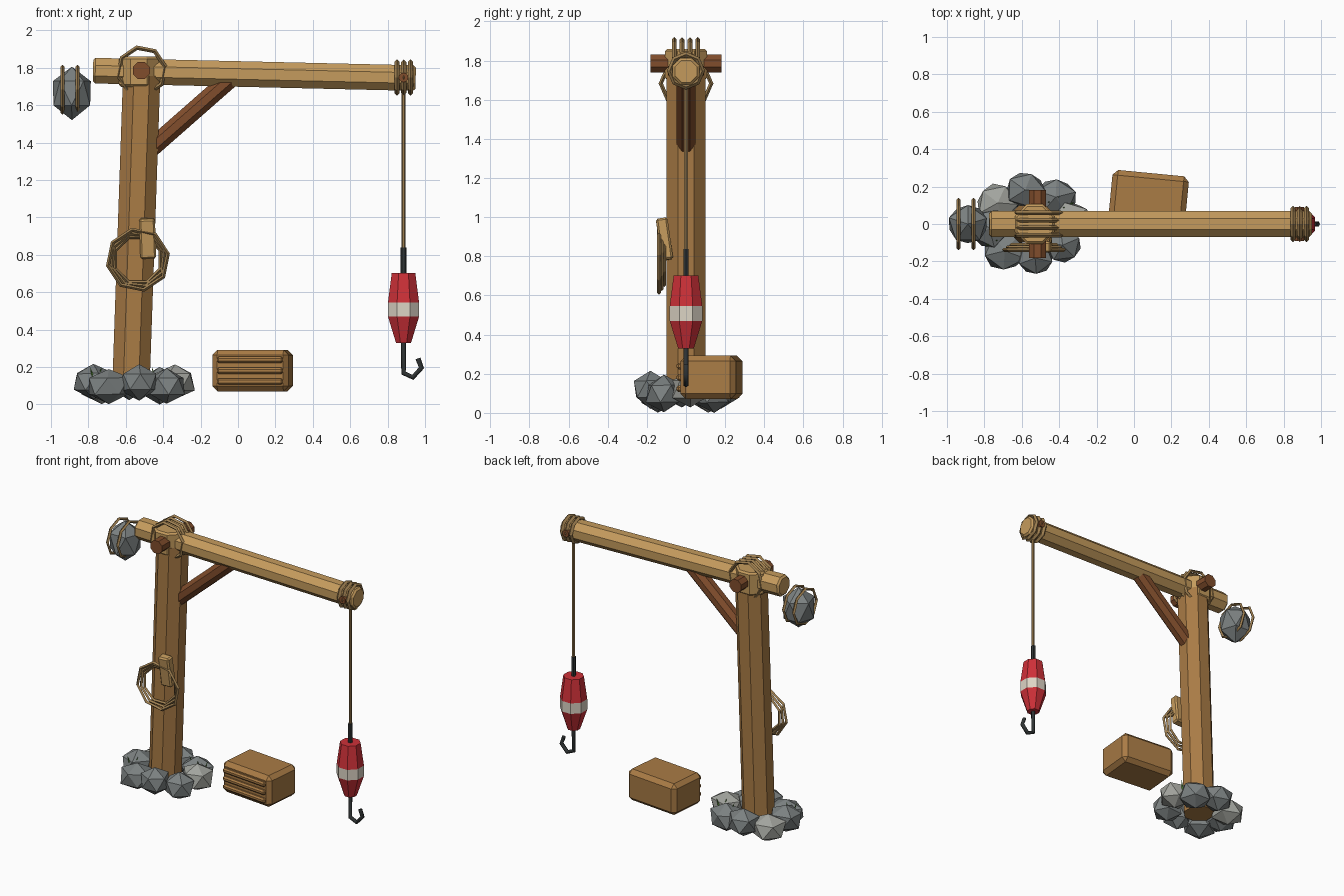
import bpy, bmesh, math, random
from mathutils import Vector, Matrix

if "Cube" in bpy.data.objects:
    bpy.data.objects.remove(bpy.data.objects["Cube"])

random.seed(4)


def material(name, r, g, b):
    m = bpy.data.materials.new(name)
    m.diffuse_color = (r, g, b, 1)
    m.use_nodes = True
    m.node_tree.nodes["Principled BSDF"].inputs["Base Color"].default_value = m.diffuse_color
    return m


LIGHT = material("light_wood", 0.56, 0.33, 0.11)
MID = material("mid_wood", 0.40, 0.20, 0.06)
DARK = material("dark_wood", 0.22, 0.075, 0.025)
ROPE = material("rope", 0.34, 0.21, 0.08)
IRON = material("iron", 0.03, 0.035, 0.035)
RED = material("red_paint", 0.62, 0.03, 0.04)
CREAM = material("cream_paint", 0.72, 0.66, 0.56)
STONE = material("stone", 0.20, 0.22, 0.22)
PALE = material("pale_stone", 0.36, 0.37, 0.34)
GREEN = material("grass", 0.10, 0.28, 0.04)


def finish(name, bm, mat, bevel=0):
    me = bpy.data.meshes.new(name)
    bmesh.ops.recalc_face_normals(bm, faces=bm.faces)
    bm.to_mesh(me)
    bm.free()
    me.materials.append(mat)
    ob = bpy.data.objects.new(name, me)
    bpy.context.collection.objects.link(ob)
    if bevel:
        mod = ob.modifiers.new("bevel", 'BEVEL')
        mod.width, mod.segments = bevel, 1
        mod.limit_method, mod.angle_limit = 'ANGLE', math.radians(60)
    return ob


def rod(name, a, b, r1, mat, r2=None, sides=8, bevel=0):
    """Faceted cylinder or cone from a to b, with flats facing the axes."""
    a, b = Vector(a), Vector(b)
    bm = bmesh.new()
    bmesh.ops.create_cone(bm, cap_ends=True, segments=sides, radius1=r1,
                          radius2=r1 if r2 is None else r2, depth=(b - a).length)
    turn = (b - a).to_track_quat('Z', 'Y').to_matrix().to_4x4()
    bm.transform(Matrix.Translation((a + b) / 2) @ turn @ Matrix.Rotation(math.pi / sides, 4, 'Z'))
    return finish(name, bm, mat, bevel)


def ring(name, center, axis, radius, tube, mat, sides=8, stretch=1.0, spin=0):
    """Low-poly rope loop around the given axis, with a diamond section."""
    bm = bmesh.new()
    loops = []
    for i in range(sides):
        t = 2 * math.pi * i / sides + spin
        loops.append([bm.verts.new(((radius + u) * math.cos(t), (radius + u) * stretch * math.sin(t), v))
                      for u, v in ((tube, 0), (0, tube), (-tube, 0), (0, -tube))])
    for i in range(sides):
        p, q = loops[i], loops[(i + 1) % sides]
        for k in range(4):
            bm.faces.new((p[k], q[k], q[(k + 1) % 4], p[(k + 1) % 4]))
    turn = {'Y': Matrix.Rotation(math.pi / 2, 4, 'X'),
            'X': Matrix.Rotation(math.pi / 2, 4, 'Z') @ Matrix.Rotation(math.pi / 2, 4, 'X')}[axis]
    bm.transform(Matrix.Translation(center) @ turn)
    return finish(name, bm, mat)


def box(name, center, size, mat, rot=(), bevel=0):
    bm = bmesh.new()
    bmesh.ops.create_cube(bm, size=1, matrix=Matrix.Diagonal((*size, 1)))
    for angle, axis in rot:
        bm.transform(Matrix.Rotation(math.radians(angle), 4, axis))
    bm.transform(Matrix.Translation(center))
    return finish(name, bm, mat, bevel)


def rock(name, center, size, mat, jitter, spin=0):
    bm = bmesh.new()
    bmesh.ops.create_icosphere(bm, subdivisions=1, radius=1)
    for v in bm.verts:
        v.co *= random.uniform(1 - jitter, 1 + jitter)
    bm.transform(Matrix.Translation(center) @ Matrix.Diagonal((*size, 1)) @ Matrix.Rotation(spin, 4, 'Z'))
    return finish(name, bm, mat)


# Timber frame: leaning post, sloping jib, brace and cross peg
rod("post", (-0.573, 0, 0.08), (-0.515, 0, 1.76), 0.108, MID)
rod("post_cap", (-0.53, 0, 1.70), (-0.53, 0, 1.862), 0.115, LIGHT, bevel=0.012)
rod("jib_beam", (-0.775, 0, 1.787), (0.95, 0, 1.747), 0.074, LIGHT, bevel=0.012)
rod("brace", (-0.49, 0, 1.35), (-0.04, 0, 1.745), 0.053, DARK)
rod("cross_peg", (-0.517, -0.182, 1.787), (-0.517, 0.182, 1.787), 0.049, DARK)

# Rope lashings at the post head and jib tip
for i in range(4):
    ring(f"head_lashing_{i}", (-0.515, -0.06 + 0.04 * i, 1.785), 'Y', 0.127, 0.012, ROPE, spin=0.2)
for i in range(3):
    ring(f"tip_lashing_{i}", (0.85 + 0.036 * i, 0, 1.75), 'X', 0.083, 0.014, ROPE)
rod("tip_pin", (0.885, -0.092, 1.75), (0.885, 0.092, 1.75), 0.026, DARK)

# Stone counterweight with its two rope loops
rock("counterweight", (-0.888, 0, 1.665), (0.118, 0.115, 0.145), STONE, 0.03, spin=0.3)
for i, x in enumerate((-0.938, -0.858)):
    ring(f"counterweight_rope_{i}", (x, 0, 1.685), 'X', 0.129, 0.011, ROPE, sides=8, stretch=0.95)

# Hoist line, painted float weight and hook
HX = 0.885
rod("hoist_rope", (HX, 0, 0.80), (HX, 0, 1.74), 0.011, ROPE, sides=6)
rod("shackle", (HX, 0, 0.69), (HX, 0, 0.84), 0.015, IRON, sides=6)
rod("weight_bottom", (HX, 0, 0.33), (HX, 0, 0.472), 0.043, RED, 0.09)
rod("weight_band", (HX, 0, 0.472), (HX, 0, 0.547), 0.09, CREAM)
rod("weight_top", (HX, 0, 0.547), (HX, 0, 0.705), 0.09, RED, 0.068)
curve = bpy.data.curves.new("hook", 'CURVE')
curve.dimensions, curve.bevel_depth, curve.bevel_resolution = '3D', 0.014, 1
curve.use_fill_caps = True
path = [(HX, 0.34), (HX, 0.17), (0.935, 0.147), (0.981, 0.198), (0.962, 0.248)]
spline = curve.splines.new('POLY')
spline.points.add(len(path) - 1)
for p, (x, z) in zip(spline.points, path):
    p.co = (x, 0, z, 1)
curve.materials.append(IRON)
bpy.context.collection.objects.link(bpy.data.objects.new("hook", curve))

# Cleat on the post with a hanging rope coil
box("cleat", (-0.483, -0.11, 0.89), (0.085, 0.06, 0.215), LIGHT, [(8, 'X'), (-2, 'Y')], bevel=0.01)
for i, r in enumerate((0.163, 0.147, 0.131)):
    ring(f"rope_coil_{i}", (-0.535, -0.138 + 0.013 * i, 0.776), 'Y', r, 0.011, ROPE, spin=math.pi / 8 - 0.2 + 0.1 * i)

# Cargo crate turned slightly, with front slats
TURN = [(-5.5, 'Z')]
box("crate", (0.078, 0.13, 0.183), (0.41, 0.285, 0.222), MID, TURN, bevel=0.028)
front = Vector((0.078, 0.13, 0)) + Matrix.Rotation(math.radians(-5.5), 3, 'Z') @ Vector((0, -0.145, 0))
for i in range(3):
    box(f"crate_slat_{i}", front + Vector((0, 0, 0.125 + 0.058 * i)), (0.355, 0.036, 0.034), MID, TURN, bevel=0.01)

# Ring of stones around the foot of the post
for i in range(8):
    t = 2 * math.pi * i / 8 + 0.12
    s = random.uniform(0.95, 1.08)
    rock(f"base_stone_{i}", (-0.555 + 0.22 * math.cos(t), 0.183 * math.sin(t), 0.112 + 0.012 * (-1) ** i),
         (0.115 * s, 0.106 * s, 0.098), PALE if i in (0, 3) else STONE, 0.07, spin=random.random() * 6)

# Small grass blades between the stones
for i, (x, y) in enumerate(((-0.35, 0.10), (-0.76, -0.10), (-0.43, 0.13))):
    for k in (-1, 1):
        rod(f"grass_{i}_{k}", (x, y, 0.09), (x + 0.03 * k, y + 0.015 * k, 0.20), 0.014, GREEN, 0.001, sides=4)

# Lowest stone rests on the ground
bpy.context.view_layer.update()
low = min((o.matrix_world @ Vector(c)).z for o in bpy.data.objects for c in o.bound_box)
for o in bpy.data.objects:
    o.location.z -= low
